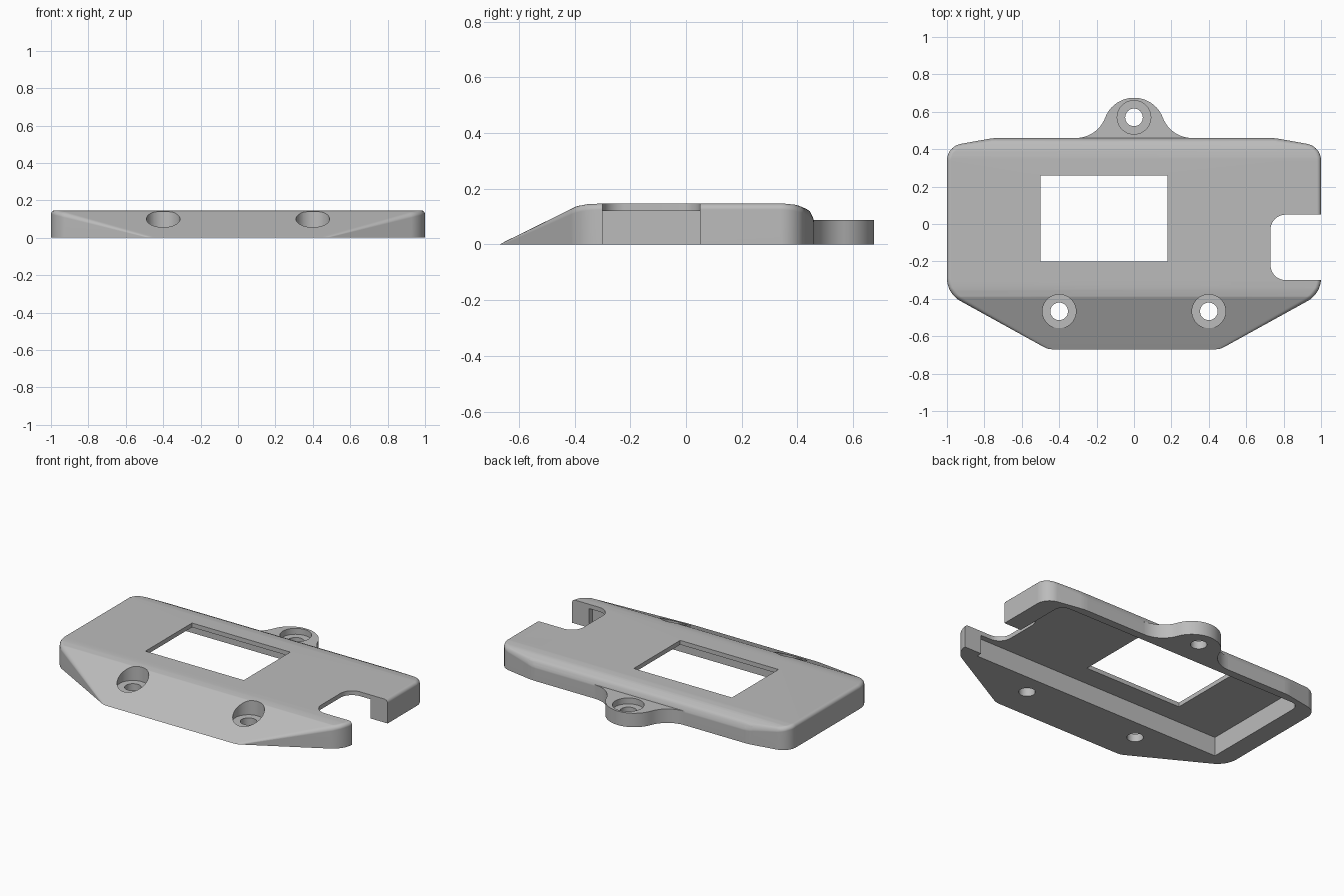
import bpy, bmesh, math
from mathutils import Vector

cube = bpy.data.objects.get("Cube")
if cube:
    bpy.data.objects.remove(cube, do_unlink=True)

grey = bpy.data.materials.new("plain grey")
grey.use_nodes = True
COLOUR = (0.5, 0.5, 0.5, 1)
grey.diffuse_color = COLOUR
grey.node_tree.nodes["Principled BSDF"].inputs["Base Color"].default_value = COLOUR


def make_object(name, bm):
    bmesh.ops.recalc_face_normals(bm, faces=bm.faces)
    mesh = bpy.data.meshes.new(name)
    bm.to_mesh(mesh)
    bm.free()
    mesh.materials.append(grey)
    obj = bpy.data.objects.new(name, mesh)
    bpy.context.collection.objects.link(obj)
    return obj


def prism(name, outline, z0, z1):
    bm = bmesh.new()
    base = bm.faces.new([bm.verts.new((x, y, z0)) for x, y in outline])
    new = bmesh.ops.extrude_face_region(bm, geom=[base])["geom"]
    bmesh.ops.translate(bm, vec=(0, 0, z1 - z0),
                        verts=[v for v in new if isinstance(v, bmesh.types.BMVert)])
    return make_object(name, bm)


def arc(cx, cy, r, start, end, steps=12):
    angles = [math.radians(start + (end - start) * i / steps) for i in range(steps + 1)]
    return [(cx + r * math.cos(a), cy + r * math.sin(a)) for a in angles]


def rounded(corners, steps=10):
    """Polygon of (x, y, radius) corners with true arc fillets."""
    points = []
    for i, (x, y, r) in enumerate(corners):
        p = Vector((x, y))
        if r == 0:
            points.append((x, y))
            continue
        a = (Vector(corners[i - 1][:2]) - p).normalized()
        b = (Vector(corners[(i + 1) % len(corners)][:2]) - p).normalized()
        half = a.angle(b) / 2
        centre = p + (a + b).normalized() * r / math.sin(half)
        start = p + a * r / math.tan(half) - centre
        sweep = start.angle_signed(p + b * r / math.tan(half) - centre)
        for k in range(steps + 1):
            t = -sweep * k / steps
            c, s = math.cos(t), math.sin(t)
            points.append((centre.x + start.x * c - start.y * s,
                           centre.y + start.x * s + start.y * c))
    return points


def inset(points, d):
    """Move a counter-clockwise convex outline inwards."""
    result = []
    for i, p in enumerate(points):
        p = Vector(p)
        e = (p - Vector(points[i - 1])).normalized()
        f = (Vector(points[(i + 1) % len(points)]) - p).normalized()
        n = Vector((-e.y - f.y, e.x + f.x)).normalized()
        result.append(p + n * d / max(0.5, n.dot(Vector((-e.y, e.x)))))
    return result


def rectangle(x0, x1, y0, y1, r=0):
    return rounded([(x0, y0, r), (x1, y0, r), (x1, y1, r), (x0, y1, r)])


def combine(target, other, operation):
    mod = target.modifiers.new("join", "BOOLEAN")
    mod.operation, mod.solver, mod.object = operation, "EXACT", other
    bpy.context.view_layer.objects.active = target
    bpy.ops.object.modifier_apply(modifier=mod.name)
    bpy.data.objects.remove(other, do_unlink=True)


# Side profile: sloped front, flat top, rounded back
PROFILE = [(-0.67, 0), (-0.42, 0.127), (-0.39, 0.138), (-0.35, 0.145), (-0.3, 0.147),
           (0.35, 0.147), (0.39, 0.143), (0.42, 0.135), (0.445, 0.12), (0.46, 0.1)]


def height(y):
    for (y0, z0), (y1, z1) in zip(PROFILE, PROFILE[1:]):
        if y <= y1:
            return z0 + (z1 - z0) * (y - y0) / (y1 - y0)
    return PROFILE[-1][1]


# Housing body: hull of the plan outline under the profile, with a soft top edge
half = [(0.46, -0.67, 0.1), (1, -0.372, 0.14), (1, 0.415, 0.09), (0.75, 0.46, 0.35)]
plan = rounded(half + [(-x, y, r) for x, y, r in reversed(half)])
EDGE = 0.022
bm = bmesh.new()
for x, y in plan:
    bm.verts.new((x, y, 0))
for k in range(6):
    t = math.radians(18 * k)
    drop = EDGE * (1 - math.sin(t))
    for x, y in inset(plan, EDGE * (1 - math.cos(t))):
        bm.verts.new((x, y, max(0, height(y) - drop)))
hull = bmesh.ops.convex_hull(bm, input=bm.verts)
loose = {g for g in hull["geom_interior"] + hull["geom_unused"]
         if isinstance(g, bmesh.types.BMVert)}
bmesh.ops.delete(bm, geom=list(loose), context="VERTS")
bmesh.ops.remove_doubles(bm, verts=bm.verts, dist=0.0005)
bmesh.ops.dissolve_limit(bm, angle_limit=0.01, verts=bm.verts, edges=bm.edges)
body = make_object("housing", bm)

# Rear mounting lug with flared root
side = arc(0.31, 0.626, 0.166, -90, -159.5) + arc(0, 0.51, 0.165, 20.5, 90)
lug = [(0.31, 0.43)] + side + [(-x, y) for x, y in reversed(side[:-1])] + [(-0.31, 0.43)]
combine(body, prism("lug", lug, 0, 0.087), "UNION")

# Hollow underside, display window and side cable notch
combine(body, prism("cavity", rounded([(-0.88, -0.335, 0), (0.88, -0.335, 0),
                                       (0.88, 0.41, 0.06), (-0.88, 0.41, 0.06)]),
                    -0.1, 0.12), "DIFFERENCE")
combine(body, prism("window", rectangle(-0.5, 0.18, -0.2, 0.26), -0.1, 0.3), "DIFFERENCE")
combine(body, prism("notch", rectangle(0.73, 1.3, -0.3, 0.05, 0.08), -0.1, 0.3), "DIFFERENCE")

# Counterbored screw holes
for x, y in ((-0.4, -0.467), (0.4, -0.467), (0, 0.57)):
    for radius, floor in ((0.09, 0.05), (0.047, -0.1)):
        circle = arc(x, y, radius, 0, 360, 40)[:-1]
        combine(body, prism("bore", circle, floor, 0.3), "DIFFERENCE")

# Smooth shading with crisp edges
bpy.ops.object.select_all(action="DESELECT")
body.select_set(True)
bpy.context.view_layer.objects.active = body
bpy.ops.object.shade_smooth_by_angle(angle=math.radians(30))
weighted = body.modifiers.new("even shading", "WEIGHTED_NORMAL")
weighted.keep_sharp = True
